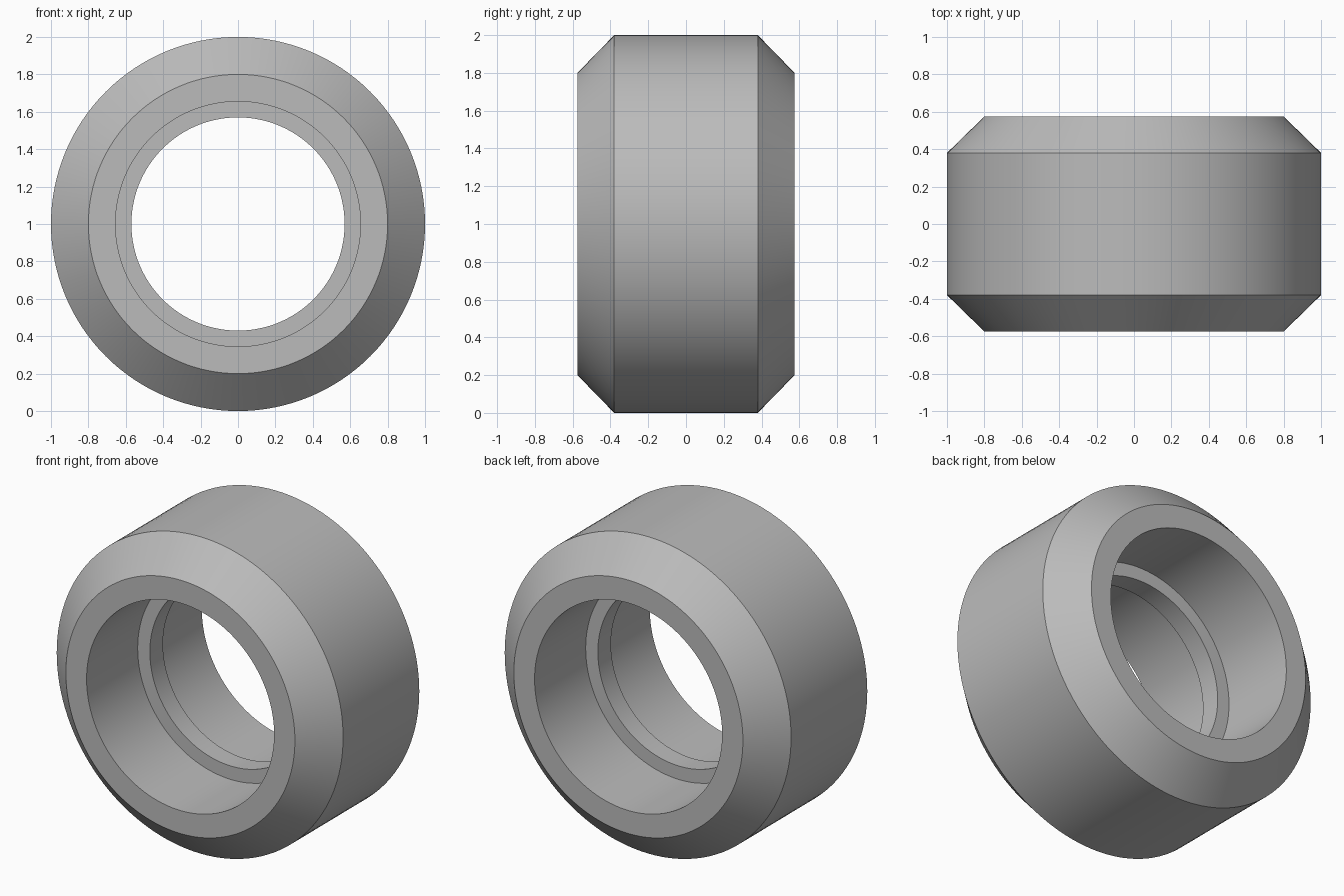
import bpy
import bmesh
import math
from mathutils import Vector

cube = bpy.data.objects.get("Cube")
if cube:
    bpy.data.objects.remove(cube, do_unlink=True)

# Plain grey material
grey = bpy.data.materials.new("grey")
grey.use_nodes = True
colour = (0.5, 0.5, 0.5, 1.0)
grey.diffuse_color = colour
grey.node_tree.nodes["Principled BSDF"].inputs["Base Color"].default_value = colour

SEGMENTS = 128
HALF_WIDTH, HALF_TREAD, HALF_RIDGE = 0.575, 0.38, 0.065
OUTER, SHOULDER, BORE, RIDGE = 1.0, 0.8, 0.655, 0.57

# Half cross-section (radius, y), mirrored across y = 0 into a closed ring
half = [(OUTER, HALF_TREAD), (SHOULDER, HALF_WIDTH), (BORE, HALF_WIDTH),
        (BORE, HALF_RIDGE), (RIDGE, HALF_RIDGE)]
profile = half + [(r, -y) for r, y in reversed(half)]

# Bevelled ring with an inner ridge, revolved about the y axis
bm = bmesh.new()
verts = [bm.verts.new((r, y, 0)) for r, y in profile]
edges = [bm.edges.new((verts[i - 1], verts[i])) for i in range(len(verts))]
bmesh.ops.spin(bm, geom=verts + edges, cent=Vector((0, 0, 0)), axis=Vector((0, 1, 0)),
               angle=math.tau, steps=SEGMENTS, use_merge=True)
bmesh.ops.remove_doubles(bm, verts=bm.verts, dist=0.0001)
bmesh.ops.recalc_face_normals(bm, faces=bm.faces)
mesh = bpy.data.meshes.new("bevelled_ring")
bm.to_mesh(mesh)
bm.free()
mesh.materials.append(grey)

ring = bpy.data.objects.new("bevelled_ring", mesh)
ring.location.z = OUTER
bpy.context.collection.objects.link(ring)

# Smooth around the ring, sharp at the profile corners
bpy.ops.object.select_all(action="DESELECT")
ring.select_set(True)
bpy.context.view_layer.objects.active = ring
bpy.ops.object.shade_smooth_by_angle(angle=math.radians(30))
